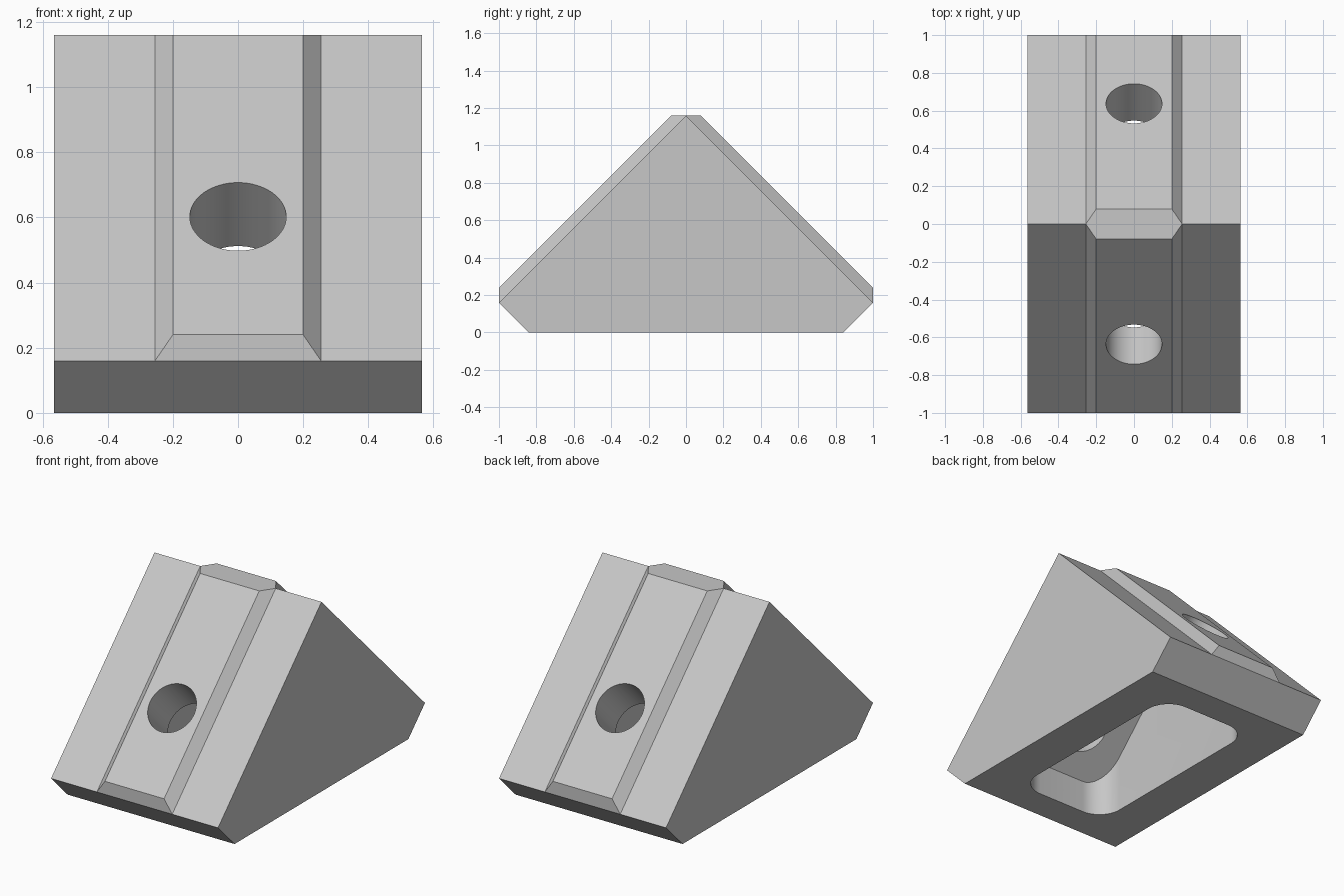
import bpy, bmesh, math
from mathutils import Matrix, Vector

HALF_WIDTH = 0.565
ROOF = 1.16          # outer slopes: |y| + z = ROOF
INNER_ROOF = 0.85    # ceiling of the pocket, parallel to the slopes
RIB = 0.08           # rib height measured along z

cube = bpy.data.objects.get("Cube")
if cube:
    bpy.data.objects.remove(cube, do_unlink=True)

grey = bpy.data.materials.new("light grey")
grey.use_nodes = True
colour = (0.57, 0.57, 0.57, 1)
grey.diffuse_color = colour
grey.node_tree.nodes["Principled BSDF"].inputs["Base Color"].default_value = colour


def to_object(name, bm):
    bmesh.ops.recalc_face_normals(bm, faces=bm.faces[:])
    mesh = bpy.data.meshes.new(name)
    bm.to_mesh(mesh)
    bm.free()
    mesh.materials.append(grey)
    obj = bpy.data.objects.new(name, mesh)
    bpy.context.collection.objects.link(obj)
    return obj


def prism(points, offset):
    """Extrude a closed outline by an offset vector."""
    bm = bmesh.new()
    face = bm.faces.new([bm.verts.new(p) for p in points])
    ext = bmesh.ops.extrude_face_region(bm, geom=[face])["geom"]
    verts = [v for v in ext if isinstance(v, bmesh.types.BMVert)]
    bmesh.ops.translate(bm, verts=verts, vec=offset)
    return bm


def combine(target, tool, operation):
    """Apply a boolean and discard the tool."""
    tool.hide_render = True
    mod = target.modifiers.new(operation.lower(), "BOOLEAN")
    mod.operation, mod.solver, mod.object = operation, "EXACT", tool
    bpy.context.view_layer.objects.active = target
    bpy.ops.object.modifier_apply(modifier=mod.name)
    bpy.data.objects.remove(tool, do_unlink=True)


# Gable-shaped body with chamfered lower corners
outline = [(-0.84, 0), (0.84, 0), (1, 0.16), (0, ROOF), (-1, 0.16)]
body = to_object("corner_bracket", prism(
    [(-HALF_WIDTH, y, z) for y, z in outline], (2 * HALF_WIDTH, 0, 0)))

# Raised rib with sloping sides, running over both slopes
bm = bmesh.new()
for side in (-1, 1):
    for x, y, z in ((0.255, 1, 0.16), (0.255, 0, ROOF),
                    (0.2, 1, 0.16 + RIB), (0.2, RIB, ROOF)):
        for end in ((-1, 1) if y else (1,)):
            bm.verts.new((side * x, end * y, z))
bmesh.ops.convex_hull(bm, input=bm.verts[:])
bmesh.ops.dissolve_limit(bm, angle_limit=0.01, verts=bm.verts[:], edges=bm.edges[:])
combine(body, to_object("rib", bm), "UNION")

# Rounded pocket from below, with a ceiling parallel to the slopes
radius, px, py, steps = 0.15, 0.31, 0.65, 12
points = []
for corner, (sx, sy) in enumerate(((1, 1), (-1, 1), (-1, -1), (1, -1))):
    for i in range(steps + 1):
        a = math.pi / 2 * (corner + i / steps)
        points.append((sx * (px - radius) + radius * math.cos(a),
                       sy * (py - radius) + radius * math.sin(a), -0.1))
bm = prism(points, (0, 0, 1.2))
for side in (-1, 1):
    cut = bmesh.ops.bisect_plane(
        bm, geom=bm.verts[:] + bm.edges[:] + bm.faces[:], dist=1e-5,
        plane_co=(0, 0, INNER_ROOF), plane_no=(0, side, 1), clear_outer=True)
    rim = [e for e in bm.edges if e.is_boundary]
    bmesh.ops.holes_fill(bm, edges=rim, sides=0)
combine(body, to_object("pocket_cutter", bm), "DIFFERENCE")

# Bolt hole square to each slope, opening into the pocket
for side in (-1, 1):
    axis = Vector((0, side, 1)).normalized()
    middle = Vector((0, side * 0.6375, 0.6025)) - axis * 0.08
    turn = Vector((0, 0, 1)).rotation_difference(axis).to_matrix().to_4x4()
    bm = bmesh.new()
    bmesh.ops.create_cone(bm, cap_ends=True, segments=64, radius1=0.148,
                          radius2=0.148, depth=0.54,
                          matrix=Matrix.Translation(middle) @ turn)
    combine(body, to_object("hole_cutter", bm), "DIFFERENCE")

# Smooth the round walls only
for obj in bpy.context.selected_objects:
    obj.select_set(False)
body.select_set(True)
bpy.context.view_layer.objects.active = body
bpy.ops.object.shade_smooth_by_angle(angle=math.radians(25))
